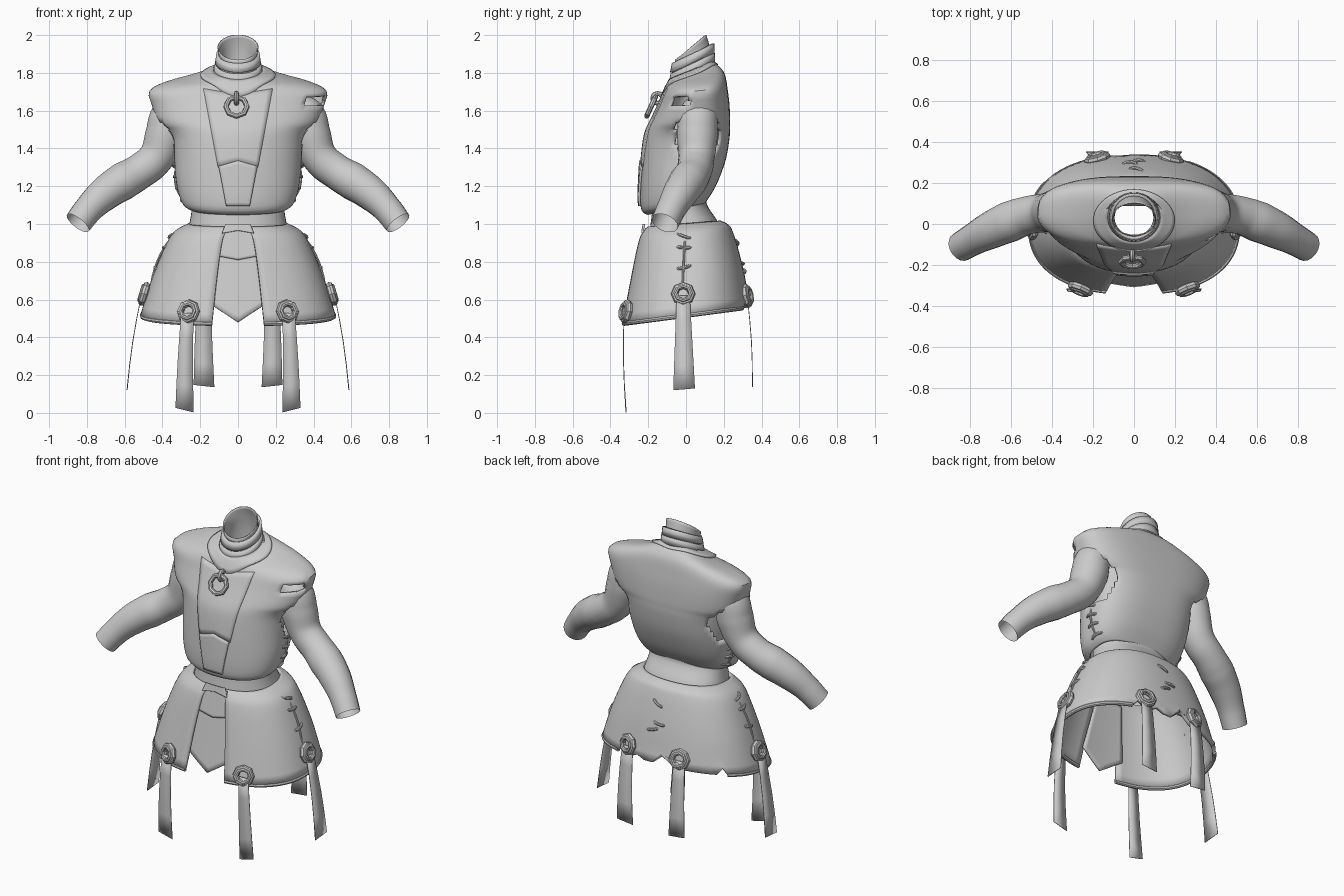
import bpy, math
from math import sin, cos, pi
from mathutils import Vector
from mathutils.bvhtree import BVHTree

if "Cube" in bpy.data.objects:
    bpy.data.objects.remove(bpy.data.objects["Cube"])


def finish(ob, thick=0.0, angle=40):
    if thick:
        m = ob.modifiers.new("thickness", 'SOLIDIFY')
        m.thickness, m.offset = thick, 0
    bpy.ops.object.select_all(action='DESELECT')
    ob.select_set(True)
    bpy.context.view_layer.objects.active = ob
    bpy.ops.object.shade_smooth_by_angle(angle=math.radians(angle))
    return ob


def mesh(name, verts, faces, thick=0.0):
    me = bpy.data.meshes.new(name)
    me.from_pydata([tuple(v) for v in verts], [], faces)
    ob = bpy.data.objects.new(name, me)
    bpy.context.collection.objects.link(ob)
    return finish(ob, thick)


def spline(rows, k):
    out = []
    for i in range(len(rows) - 1):
        p = [rows[max(0, min(len(rows) - 1, i + d))] for d in (-1, 0, 1, 2)]
        for j in range(k):
            t = j / k
            out.append([b + .5 * t * (c - a + t * (2*a - 5*b + 4*c - d + t * (3*(b - c) + d - a)))
                        for a, b, c, d in zip(*p)])
    return out + [list(rows[-1])]


def ring_point(row, t, pf, pb):
    z, hw, yf, yb, tilt = row
    s, c = sin(t), -cos(t)
    e = 2 / (pf if c < 0 else pb)
    dy = math.copysign(abs(c) ** e, c) * (yb - yf) / 2
    return Vector((math.copysign(abs(s) ** e, s) * hw, (yf + yb) / 2 + dy, z + tilt * dy))


def loft(rows, n=64, pf=2.0, pb=2.0, k=3, gap=None):
    """Rings of (z, half width, front y, back y, tilt); gap = half angle left open in front."""
    rows = spline(rows, k) if k > 1 else rows
    cols = n + 1 if gap else n
    verts, faces = [], []
    for i, r in enumerate(rows):
        f = i / (len(rows) - 1)
        for j in range(cols):
            g = gap[0] + (gap[1] - gap[0]) * f if gap else 0
            verts.append(ring_point(r, g + (2*pi - 2*g) * j / n, pf, pb))
    for i in range(len(rows) - 1):
        for j in range(n):
            a, b = i * cols + j, i * cols + (j + 1) % cols
            faces.append((a, b, b + cols, a + cols))
    return verts, faces


def tube(name, pts, radii, res=4, caps=False):
    cu = bpy.data.curves.new(name, 'CURVE')
    cu.dimensions, cu.bevel_depth, cu.bevel_resolution = '3D', 1, res
    cu.resolution_u, cu.use_fill_caps = 5, caps
    sp = cu.splines.new('BEZIER')
    sp.bezier_points.add(len(pts) - 1)
    for b, p, r in zip(sp.bezier_points, pts, radii):
        b.co, b.radius = p, r
        b.handle_left_type = b.handle_right_type = 'AUTO'
    ob = bpy.data.objects.new(name, cu)
    bpy.context.collection.objects.link(ob)
    bpy.ops.object.select_all(action='DESELECT')
    ob.select_set(True)
    bpy.context.view_layer.objects.active = ob
    bpy.ops.object.convert(target='MESH')
    return finish(bpy.context.view_layer.objects.active)


def torus(name, loc, normal, major, minor, segs=8):
    rot = Vector(normal).to_track_quat('Z', 'Y').to_euler()
    bpy.ops.mesh.primitive_torus_add(major_segments=segs, minor_segments=8, major_radius=major,
                                     minor_radius=minor, location=loc, rotation=rot)
    ob = bpy.context.object
    ob.name = name
    return finish(ob)


# Vest shell, with armholes and a torn left shoulder
vv, vf = loft([(1.085, .25, -.20, .095, .2), (1.11, .285, -.228, .115, .2), (1.17, .308, -.235, .145, .12),
               (1.25, .322, -.232, .175, .05), (1.35, .33, -.225, .205, 0), (1.45, .345, -.213, .222, 0),
               (1.50, .375, -.20, .225, 0), (1.54, .42, -.18, .226, 0), (1.63, .448, -.14, .222, .03),
               (1.70, .462, -.115, .212, .1), (1.74, .38, -.10, .205, .15), (1.765, .27, -.09, .195, .22),
               (1.785, .18, -.085, .175, .3), (1.80, .122, -.075, .145, .4)], n=72, pf=2.1, pb=2.9)
vest_bvh = BVHTree.FromPolygons(vv, vf)


def is_hole(f):
    c = sum((vv[i] for i in f), Vector()) / 4
    arm = abs(c.x) > .27 and 1.32 < c.z < 1.535 and ((c.y - .06) / .115) ** 2 + ((c.z - 1.49) / .18) ** 2 < 1
    tear = c.x > .36 and 1.63 < c.z < 1.675 and -.12 < c.y < .02
    return arm or tear


mesh("vest", vv, [f for f in vf if not is_hole(f)], .016)

# Shirt body and waist seen below the vest
mesh("waist", *loft([(.93, .275, -.20, .19, .1), (1.0, .258, -.19, .165, .1), (1.08, .245, -.18, .115, .1),
                     (1.15, .25, -.18, .115, 0), (1.35, .295, -.185, .165, 0), (1.55, .31, -.14, .19, 0)],
                    n=48, pf=2.2, pb=2.4))

# Neck and tilted collar bands
mesh("neck", *loft([(1.72, .112, -.08, .14, .4), (1.81, .106, -.07, .135, .5), (1.885, .098, -.06, .122, .62),
                    (1.935, .106, -.055, .104, .83)], n=32), .006)
for nm, z, r, y0, y1 in (("lower_collar", 1.80, .124, -.085, .148), ("upper_collar", 1.853, .115, -.078, .145)):
    mesh(nm, *loft([(z, r, y0, y1, .46), (z + .05, r - .008, y0 + .01, y1 - .002, .5)], n=32, k=1), .014)

# Yoke draped round the neckline
verts, faces, n = [], [], 48
for i in range(5):
    f = i / 4
    for j in range(n):
        p = ring_point((0, .128 + .07 * f, -.082 - .042 * f, .15 + .02 * f, 0), 2*pi*j/n, 2, 2)
        hit = vest_bvh.ray_cast(Vector((p.x, p.y, 3)), Vector((0, 0, -1)))[0]
        verts.append((p.x, p.y - .004, (hit.z if hit else 1.8) + .012))
for i in range(4):
    faces += [(i*n + j, i*n + (j+1) % n, (i+1)*n + (j+1) % n, (i+1)*n + j) for j in range(n)]
mesh("yoke", verts, faces, .014)


# Pointed panels lying on the front
def vest_y(x, z):
    hit = vest_bvh.ray_cast(Vector((x, -2, z)), Vector((0, 1, 0)))[0]
    return hit.y if hit else -.1


def panel(name, surf, off, top, bottom, nx=12, nz=12):
    """top / bottom = (z, half width, centre point height)"""
    verts, faces = [], []
    for i in range(nz + 1):
        z, w, p = (a + (b - a) * i / nz for a, b in zip(top, bottom))
        for j in range(nx + 1):
            u = 2 * j / nx - 1
            zz = z + p * (1 - abs(u))
            verts.append((u * w, surf(u * w, zz) - off, zz))
    m = nx + 1
    faces = [(i*m + j, i*m + j + 1, (i+1)*m + j + 1, (i+1)*m + j) for i in range(nz) for j in range(nx)]
    return mesh(name, verts, faces, .012)


panel("chest_panel", vest_y, .009, (1.715, .183, -.03), (1.30, .105, .03))
panel("belly_panel", vest_y, .016, (1.305, .102, .03), (1.095, .062, 0))
cloth_y = lambda x, z: -.205 - (1 - z) * .19 + .25 * x * x
panel("loincloth_top", cloth_y, .018, (1.0, .065, 0), (.95, .085, .015))
panel("loincloth_middle", cloth_y, .010, (.98, .075, 0), (.83, .105, -.02))
panel("loincloth", cloth_y, 0, (.90, .09, 0), (.575, .145, -.095))

# Flared skirt, open in front, hem notched at the back
sv, sf = loft([(.995, .255, -.20, .18, .08), (.965, .315, -.23, .222, .1), (.93, .35, -.245, .24, .1),
               (.85, .39, -.265, .265, .1), (.70, .45, -.297, .30, .12), (.515, .508, -.335, .332, .13)],
              n=72, pf=2.4, pb=2.3, gap=(.16, .21))
for j, h in ((31, .035), (34, .02), (37, .06), (38, .03), (47, .04)):
    sv[-73 + j].z += h
skirt_bvh = BVHTree.FromPolygons(sv, sf)
mesh("skirt", sv, sf, .018)
hem = sv[-73:]
for nm, part in (("hem_trim_right", hem[:31]), ("hem_trim_left", hem[48:])):
    tube(nm, part, [.012] * len(part), 2, True)

# Sleeved arms
arm = [(.30, .06, 1.61, .08), (.355, .062, 1.575, .105), (.385, .06, 1.47, .108), (.435, .055, 1.35, .095),
       (.53, .04, 1.272, .094), (.61, .01, 1.225, .1), (.70, -.03, 1.165, .092), (.785, -.075, 1.085, .078),
       (.848, -.112, 1.005, .073)]
for s, side in ((-1, "right"), (1, "left")):
    a = tube(side + "_arm", [(s * x, y, z) for x, y, z, r in arm], [q[3] for q in arm], 7)


# Hanging straps with eight-sided eyelets
def strap(name, eye, normal, top, bot, across, w0, w1, skew):
    a, t, b = Vector(across), Vector(top), Vector(bot)
    rows = 5
    verts = []
    for i in range(rows):
        f = i / (rows - 1)
        c = t.lerp(b, f) + Vector(normal) * .008 * sin(pi * f)
        w = w0 + (w1 - w0) * f
        for k in (-1, 1):
            verts.append(c + a * k * w / 2 + Vector((0, 0, k * skew * f)))
    mesh(name + "_strap", verts, [(2*i, 2*i + 1, 2*i + 3, 2*i + 2) for i in range(rows - 1)], .004)
    torus(name + "_eyelet", eye, normal, .046, .019)
    torus(name + "_eyelet_lip", Vector(eye) + Vector(normal).normalized() * .014, normal, .04, .012)


for s, side in ((-1, "right"), (1, "left")):
    strap("front_" + side, (s*.262, -.318, .537), (s*.4, -1, .2), (s*.268, -.328, .53), (s*.283, -.318, .015),
          (s, 0, 0), .066, .096, .012)
    strap("side_" + side, (s*.497, -.015, .63), (s, 0, .3), (s*.512, -.015, .62), (s*.587, -.01, .125),
          (0, 1, 0), .07, .115, .005)
    strap("back_" + side, (s*.18, .322, .62), (s*.3, 1, .2), (s*.18, .325, .61), (s*.18, .352, .142),
          (s, 0, 0), .075, .11, .006)


# Lacing stitches on side seams and skirt back
def stitch(name, bvh, origin, direction, along, half=.04, r=.009):
    pts = []
    for f, lift in ((-1, -.004), (-.5, .012), (.5, .012), (1, -.004)):
        d = Vector(direction)
        hit = bvh.ray_cast(Vector(origin) + Vector(along).normalized() * half * f, d)[0]
        if hit:
            pts.append(hit - d * lift)
    if len(pts) > 2:
        tube(name, pts, [r] * len(pts), 2, True)


for s, side in ((-1, "right"), (1, "left")):
    for i, z in enumerate((.935, .875, .77)):
        stitch(f"skirt_{side}_stitch_{i}", skirt_bvh, (s*2, -.01, z), (-s, 0, 0), (0, 1, -.35 + .3 * i))
    stitch(f"skirt_{side}_seam", skirt_bvh, (s*2, -.012, .80), (-s, 0, 0), (0, .05, 1), .15, .006)
    for i, z in enumerate((1.13, 1.19, 1.25, 1.31)):
        stitch(f"vest_{side}_stitch_{i}", vest_bvh, (s*2, .01, z), (-s, 0, 0), (0, 1, .3 - .2 * i))
    stitch(f"vest_{side}_seam", vest_bvh, (s*2, .01, 1.21), (-s, 0, 0), (0, .03, 1), .1, .006)
for i, (x, z) in enumerate(((.01, .90), (-.02, .79), (.02, .75))):
    stitch(f"skirt_back_stitch_{i}", skirt_bvh, (x, 2, z), (0, -1, 0), (1, 0, .5 - .4 * i))

# Ring pendant hanging from the yoke
torus("pendant_loop", (-.008, -.15, 1.665), (1, 0, 0), .026, .013, 12)
torus("pendant_ring", (-.008, -.185, 1.622), (0, -1, .45), .056, .014)
